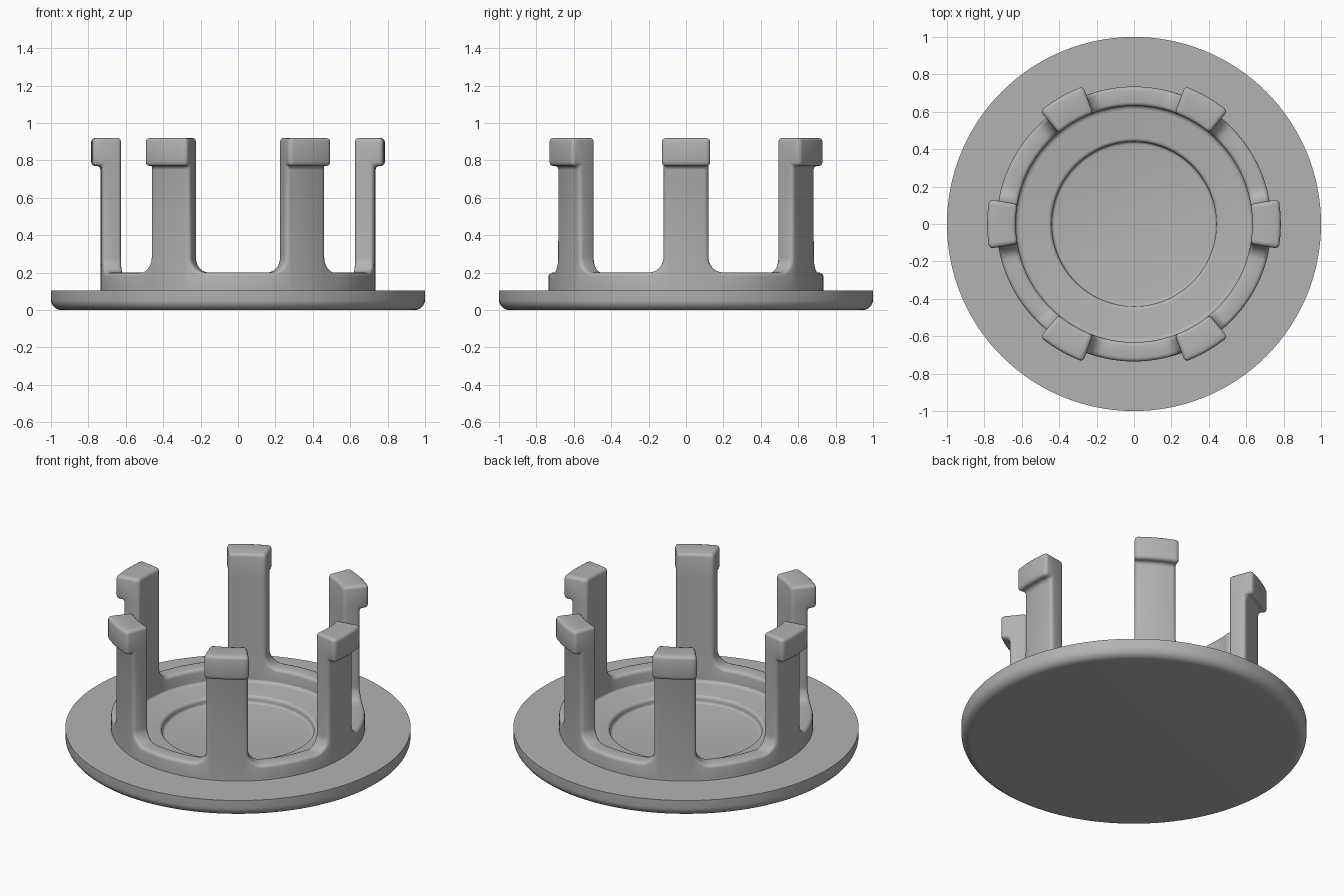
import bpy, bmesh, math
from mathutils import Matrix

cube = bpy.data.objects.get("Cube")
if cube:
    bpy.data.objects.remove(cube)

grey = bpy.data.materials.new("plain grey")
grey.use_nodes = True
grey.diffuse_color = (0.45, 0.45, 0.45, 1)
grey.node_tree.nodes["Principled BSDF"].inputs["Base Color"].default_value = grey.diffuse_color


def finish(bm, name):
    bmesh.ops.recalc_face_normals(bm, faces=bm.faces)
    mesh = bpy.data.meshes.new(name)
    bm.to_mesh(mesh)
    bm.free()
    mesh.materials.append(grey)
    obj = bpy.data.objects.new(name, mesh)
    bpy.context.collection.objects.link(obj)
    bpy.ops.object.select_all(action='DESELECT')
    obj.select_set(True)
    bpy.context.view_layer.objects.active = obj
    bpy.ops.object.shade_smooth_by_angle(angle=math.radians(35))


def arc(cx, cz, rad, start, end, steps=6):
    return [(cx + rad * math.cos(math.radians(start + (end - start) * i / steps)),
             cz + rad * math.sin(math.radians(start + (end - start) * i / steps)))
            for i in range(steps + 1)]


# Base disc: rounded lower rim, flat flange, stepped recess
TOP, FLOOR = 0.105, 0.06
profile = [(0, FLOOR)]
profile += arc(0.425, FLOOR + 0.015, 0.015, 270, 360, 4)
profile += arc(0.46, TOP - 0.02, 0.02, 180, 90, 4)
profile += arc(0.61, TOP + 0.025, 0.025, 270, 360, 4)
profile += [(0.66, 0.13), (0.66, TOP), (1, TOP)]
profile += arc(0.945, 0.055, 0.055, 0, -90)
profile += [(0, 0)]
bm = bmesh.new()
verts = [bm.verts.new((r, 0, z)) for r, z in profile]
edges = [bm.edges.new(pair) for pair in zip(verts, verts[1:])]
bmesh.ops.spin(bm, geom=verts + edges, cent=(0, 0, 0), axis=(0, 0, 1),
               angle=math.tau, steps=128, use_merge=True)
bmesh.ops.remove_doubles(bm, verts=bm.verts, dist=1e-5)
finish(bm, "base_disc")

# Crown sector, modelled flat: x runs round the ring, y is the radius
R_IN, R_OUT, R_MID = 0.632, 0.735, 0.69
RING_Z, HEAD_Z, LEG_Z = 0.2, 0.77, 0.92
half = R_MID * math.radians(9.7)
end = R_MID * math.pi / 6
fillet = arc(half + 0.08, RING_Z + 0.08, 0.08, 270, 180)
right = [(end, 0.09), (end, RING_Z)] + fillet + [(half, LEG_Z)]
outline = right + [(-x, z) for x, z in reversed(right)]
bm = bmesh.new()
face = bm.faces.new([bm.verts.new((x, R_IN, z)) for x, z in outline])
wall = bmesh.ops.extrude_face_region(bm, geom=[face], use_keep_orig=True)
bmesh.ops.translate(bm, vec=(0, R_OUT - R_IN, 0),
                    verts=[g for g in wall["geom"] if isinstance(g, bmesh.types.BMVert)])


def slice_at(co, normal):
    bmesh.ops.bisect_plane(bm, geom=bm.verts[:] + bm.edges[:] + bm.faces[:],
                           plane_co=co, plane_no=normal, dist=1e-6)


# Outward hook at the top of the leg
slice_at((0, 0, HEAD_Z), (0, 0, 1))
hook = [f for f in bm.faces if f.calc_center_median().z > HEAD_Z
        and all(v.co.y > R_OUT - 1e-4 for v in f.verts)]
ext = bmesh.ops.extrude_face_region(bm, geom=hook)
bmesh.ops.delete(bm, geom=[f for f in hook if f.is_valid], context='FACES_ONLY')
bmesh.ops.translate(bm, vec=(0, 0.05, 0),
                    verts=[g for g in ext["geom"] if isinstance(g, bmesh.types.BMVert)])

# Open the hidden bottom and the sector ends, then round the sharp edges
hidden = [f for f in bm.faces if all(v.co.z < 0.1 for v in f.verts)
          or all(abs(v.co.x) > end - 1e-4 for v in f.verts)
          and abs(f.normal.y) < 0.5 and len({v.co.x > 0 for v in f.verts}) == 1]
bmesh.ops.delete(bm, geom=hidden, context='FACES')
bmesh.ops.recalc_face_normals(bm, faces=bm.faces)
sharp = [e for e in bm.edges if len(e.link_faces) == 2 and e.calc_face_angle(0) > math.radians(40)]
bmesh.ops.bevel(bm, geom=sharp, offset=0.02, offset_type='OFFSET', segments=3,
                profile=0.5, affect='EDGES', clamp_overlap=False)

# Slice, bend round the axis and repeat six times
for i in range(-11, 12):
    slice_at((end * i / 12, 0, 0), (1, 0, 0))
for v in bm.verts:
    a = v.co.x / R_MID
    v.co.x, v.co.y = v.co.y * math.cos(a), v.co.y * math.sin(a)
sector = bm.verts[:] + bm.edges[:] + bm.faces[:]
for i in range(1, 6):
    copy = bmesh.ops.duplicate(bm, geom=sector)
    bmesh.ops.rotate(bm, cent=(0, 0, 0), matrix=Matrix.Rotation(i * math.pi / 3, 3, 'Z'),
                     verts=[g for g in copy["geom"] if isinstance(g, bmesh.types.BMVert)])
bmesh.ops.remove_doubles(bm, verts=bm.verts, dist=1e-4)
finish(bm, "ring_with_six_clip_legs")
